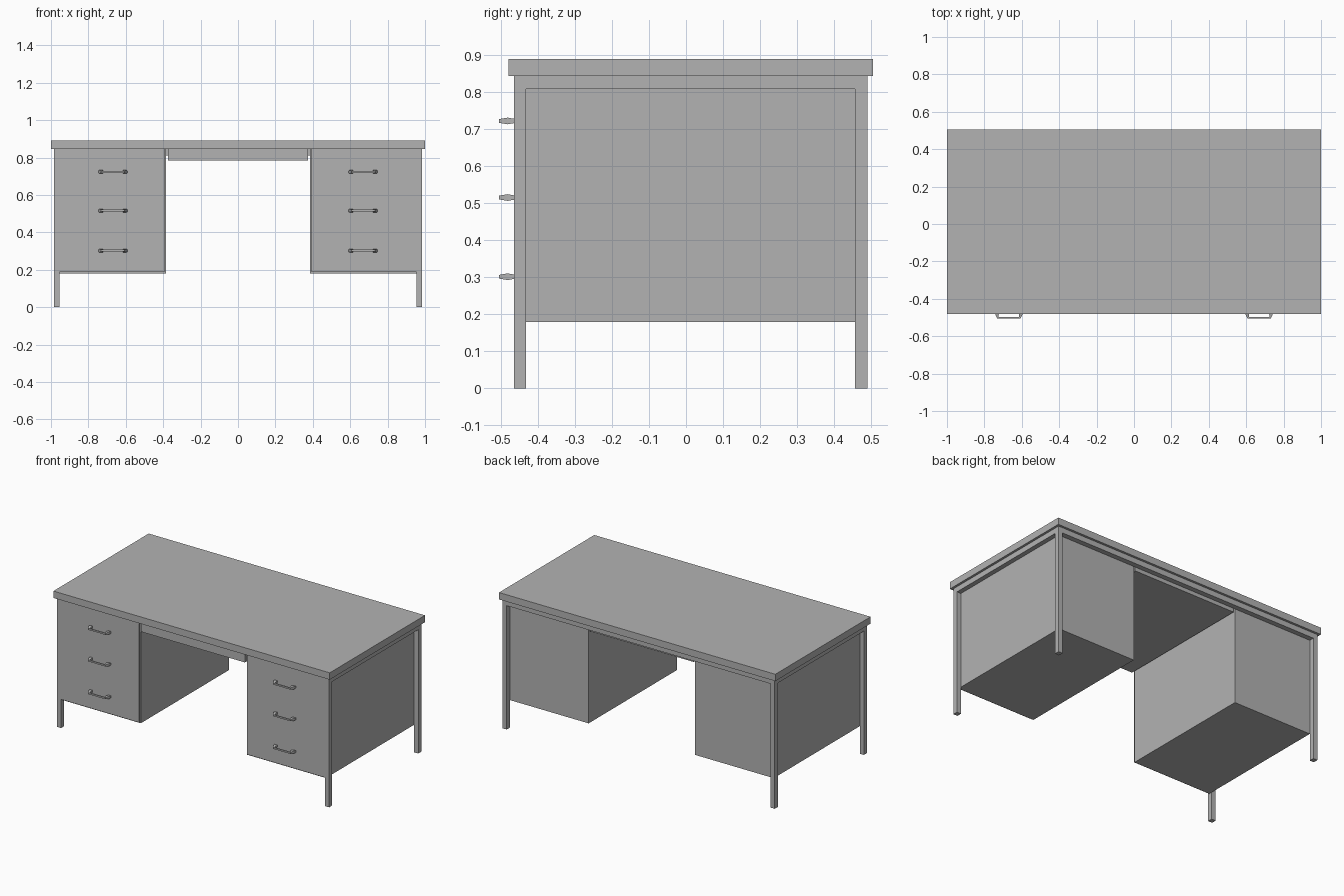
import bpy
import bmesh

old = bpy.data.objects.get("Cube")
if old:
    bpy.data.objects.remove(old, do_unlink=True)

# One grey finish for the whole desk
grey = bpy.data.materials.new("grey_paint")
grey.use_nodes = True
colour = (0.45, 0.45, 0.45, 1)
grey.diffuse_color = colour
grey.node_tree.nodes["Principled BSDF"].inputs["Base Color"].default_value = colour


def finish(name, bm):
    bmesh.ops.recalc_face_normals(bm, faces=bm.faces)
    mesh = bpy.data.meshes.new(name)
    bm.to_mesh(mesh)
    bm.free()
    mesh.materials.append(grey)
    obj = bpy.data.objects.new(name, mesh)
    bpy.context.collection.objects.link(obj)
    return obj


def box(name, xs, ys, zs):
    """Box spanning the given (low, high) ranges."""
    bm = bmesh.new()
    bmesh.ops.create_cube(bm, size=1)
    for v in bm.verts:
        v.co = [r[0] if c < 0 else r[1] for c, r in zip(v.co, (xs, ys, zs))]
    return finish(name, bm)


def mirrored_box(name, xs, ys, zs):
    box("left_" + name, xs, ys, zs)
    box("right_" + name, (-xs[1], -xs[0]), ys, zs)


def handle(name, x, y, z):
    """Bow handle lofted from the left foot, along the grip, to the right foot."""
    # outer x, inner x, outer y, inner y, half height
    half = [(0.077, 0.058, 0, 0, 0.006),
            (0.073, 0.054, -0.017, -0.017, 0.009),
            (0.063, 0.055, -0.04, -0.032, 0.005)]
    stations = [(s, p) for s, ps in ((-1, half), (1, half[::-1])) for p in ps]
    bm = bmesh.new()
    rings = []
    for side, (xo, xi, yo, yi, h) in stations:
        corners = ((xo, yo, -h), (xo, yo, h), (xi, yi, h), (xi, yi, -h))
        rings.append([bm.verts.new((x + side * a, y + b, z + c)) for a, b, c in corners])
    for r, s in zip(rings, rings[1:]):
        for i in range(4):
            j = (i + 1) % 4
            bm.faces.new((r[i], r[j], s[j], s[i]))
    bm.faces.new(rings[0])
    bm.faces.new(rings[-1])
    finish(name, bm)


FRONT, BACK = -0.465, 0.49
LEG_FRONT, LEG_BACK = -0.433, 0.457
LEG_IN, LEG_OUT = 0.955, 0.985
TOP, RAIL, BASE = 0.845, 0.81, 0.18

# Desktop
box("desktop", (-1, 1), (-0.48, 0.505), (TOP, 0.89))

# Frame: legs and rails under the desktop
mirrored_box("front_leg", (LEG_IN, LEG_OUT), (FRONT, LEG_FRONT), (0, TOP))
mirrored_box("back_leg", (LEG_IN, LEG_OUT), (LEG_BACK, BACK), (0, TOP))
mirrored_box("side_rail", (LEG_IN, LEG_OUT), (LEG_FRONT, LEG_BACK), (RAIL, TOP))
box("back_rail", (-LEG_IN, LEG_IN), (LEG_BACK, BACK), (RAIL, TOP))

# Pedestals, set in from the frame, with flush fronts
mirrored_box("pedestal", (0.385, LEG_IN), (-0.455, LEG_BACK), (BASE, TOP))
mirrored_box("pedestal_front", (0.392, LEG_IN), (FRONT, -0.455), (0.187, TOP))

# Shallow centre drawer
box("centre_drawer", (-0.375, 0.375), (FRONT, LEG_BACK), (0.785, TOP))

# Drawer handles
for side, x in (("left", 0.669), ("right", -0.669)):
    for level, z in (("top", 0.723), ("middle", 0.516), ("bottom", 0.302)):
        handle(f"{side}_{level}_handle", x, FRONT, z)
